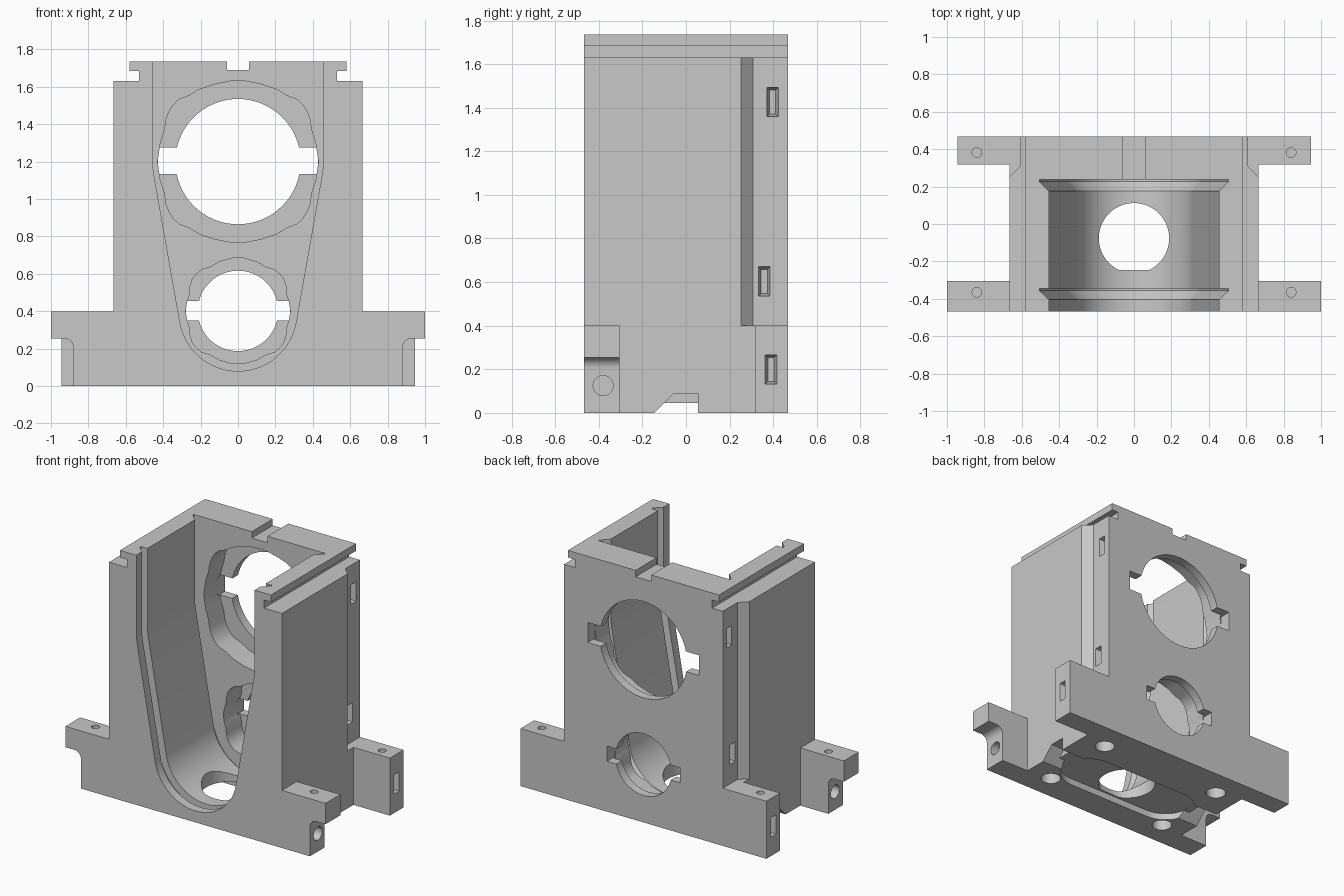
import bpy, bmesh
from math import sin, cos, pi, radians

if "Cube" in bpy.data.objects:
    bpy.data.objects.remove(bpy.data.objects["Cube"])

grey = bpy.data.materials.new("plain_grey")
grey.use_nodes = True
grey.diffuse_color = (0.58, 0.58, 0.58, 1)
grey.node_tree.nodes["Principled BSDF"].inputs["Base Color"].default_value = (0.58, 0.58, 0.58, 1)
DEPTH = 0.467


def place(p, axis, d):
    """Put a 2D point on the plane at distance d along an axis."""
    u, v = p
    return {"x": (d, u, v), "y": (u, d, v), "z": (u, v, d)}[axis]


def loft(name, axis, sections):
    """Closed solid through (distance, ring) sections."""
    bm = bmesh.new()
    loops = [[bm.verts.new(place(p, axis, d)) for p in ring] for d, ring in sections]
    bm.faces.new(loops[0])
    bm.faces.new(loops[-1][::-1])
    for va, vb in zip(loops, loops[1:]):
        for i in range(len(va)):
            j = (i + 1) % len(va)
            bm.faces.new((va[i], vb[i], vb[j], va[j]))
    bmesh.ops.recalc_face_normals(bm, faces=bm.faces)
    mesh = bpy.data.meshes.new(name)
    bm.to_mesh(mesh)
    bm.free()
    mesh.materials.append(grey)
    ob = bpy.data.objects.new(name, mesh)
    bpy.context.collection.objects.link(ob)
    return ob


def prism(name, ring, axis, a, b):
    return loft(name, axis, [(a, ring), (b, ring)])


def rect(u0, u1, v0, v1):
    return [(u0, v0), (u1, v0), (u1, v1), (u0, v1)]


def arc(u, v, r, start, end, n):
    angles = [radians(start + (end - start) * i / n) for i in range(n + 1)]
    return [(u + r * cos(t), v + r * sin(t)) for t in angles]


def circle(u, v, r, n=48):
    return arc(u, v, r, 0, 360, n)[:-1]


def mirrored(half):
    """Close a half outline (u >= 0) by mirroring it across u = 0."""
    return half + [(-u, v) for u, v in reversed(half)]


helpers = []


def combine(ob, operation):
    mod = housing.modifiers.new(ob.name, "BOOLEAN")
    mod.operation, mod.solver, mod.object = operation, "EXACT", ob
    ob.hide_render = True
    helpers.append(ob)


def cut(ob):
    combine(ob, "DIFFERENCE")


# Main block with grooved rails along the top
housing = prism("housing", mirrored([(0.665, 0), (0.665, 1.63), (0.528, 1.63), (0.528, 1.685),
                                     (0.58, 1.685), (0.58, 1.735)]), "y", -DEPTH, DEPTH)

# Mounting feet
for s in (1, -1):
    fillet = [(0.93 - 0.05 * cos(i * pi / 16), 0.205 + 0.05 * sin(i * pi / 16)) for i in range(9)]
    profile = [(0.6, 0), (0.88, 0)] + fillet + [(1, 0.255), (1, 0.4), (0.6, 0.4)]
    combine(prism("front_foot", [(s * x, z) for x, z in profile], "y", -DEPTH, -0.305), "UNION")
    combine(prism("back_foot", rect(s * 0.6, s * 0.945, 0, 0.4), "y", 0.318, DEPTH), "UNION")


# Tapered cavity, open at the top and front, with two dovetail grooves
def cavity(grow):
    r_top, r_low = 0.455 + grow, 0.315 + grow
    bottom = arc(0, 0.395, r_low, -10, -170, 40)
    right = arc(0, 1.2, r_top, 0, -10, 4)
    left = arc(0, 1.2, r_top, -170, -180, 4)
    return [(r_top, 1.9)] + right + bottom + left + [(-r_top, 1.9)]


steps = [(-0.6, 0), (-0.405, 0), (-0.356, 0.05), (-0.345, 0.05), (-0.345, 0),
         (0.176, 0), (0.226, 0.05), (0.238, 0.05)]
cut(loft("cavity_cut", "y", [(y, cavity(grow)) for y, grow in steps]))


# Keyed bores through the back wall, each with a lobed recess inside
def bore(zc, r, slot_half, slot_low, slot_high, lobes):
    upper = mirrored(lobes)
    ring = [(x, zc + z) for x, z in upper]
    ring += [(x, zc - z) for x, z in reversed(upper[1:-1])]
    cut(prism("recess_cut", ring, "y", 0.15, 0.405))
    cut(prism("bore_cut", circle(0, zc, r, 64), "y", 0.3, 0.6))
    cut(prism("key_slot_cut", rect(-slot_half, slot_half, slot_low, slot_high), "y", 0.385, 0.6))


bore(1.2, 0.335, 0.428, 1.135, 1.275,
     [(0.43, 0), (0.415, 0.1), (0.392, 0.17), (0.385, 0.225), (0.37, 0.265), (0.345, 0.305),
      (0.315, 0.333), (0.26, 0.353), (0.21, 0.385), (0.12, 0.415), (0.04, 0.43)])
bore(0.402, 0.215, 0.279, 0.35, 0.455,
     [(0.28, 0), (0.272, 0.05), (0.258, 0.09), (0.256, 0.13), (0.245, 0.167), (0.225, 0.195),
      (0.195, 0.22), (0.15, 0.233), (0.1, 0.262), (0.03, 0.282)])

# Notch in the top of the back wall
cut(prism("top_notch_cut", rect(-0.06, 0.06, 1.69, 1.9), "y", 0.1, 0.6))

# Floor opening with one flat side
cut(prism("floor_hole_cut", arc(0, -0.076, 0.188, -65, 245, 48), "z", -0.1, 0.2))

# Underside channel and long rounded pocket
cut(prism("channel_cut", [(-0.155, -0.01), (-0.1, 0.045), (0.055, 0.045), (0.055, -0.01)],
          "x", -1.1, 1.1))
pocket = arc(0.33, -0.07, 0.19, -90, 90, 20) + arc(-0.33, -0.07, 0.19, 90, 270, 20)
cut(prism("pocket_cut", pocket, "z", -0.05, 0.046))

for s in (1, -1):
    # Deeper channel ends
    cut(prism("channel_end_cut", [(-0.155, -0.01), (-0.055, 0.09), (0.055, 0.09), (0.055, -0.01)],
              "x", s * 0.56, s * 1.1))
    # Chamfered step down the rear of each side
    step = [(0.68, 0.238), (0.61, 0.308), (0.61, 0.6), (0.8, 0.6), (0.8, 0.238)]
    cut(prism("side_step_cut", [(s * x, y) for x, y in step], "z", 0.4, 1.66))
    # Tapered latch sockets
    for x, y, z in ((0.61, 0.397, 1.426), (0.61, 0.359, 0.603), (0.945, 0.39, 0.199)):
        cut(loft("latch_cut", "x", [
            (s * (x + 0.002), rect(y - 0.027, y + 0.027, z - 0.068, z + 0.068)),
            (s * (x - 0.05), rect(y - 0.014, y + 0.014, z - 0.055, z + 0.055))]))
    # Screw holes in the feet and underside
    for y in (0.382, -0.365):
        cut(prism("foot_hole_cut", circle(s * 0.84, y, 0.026, 24), "z", 0.27, 0.5))
    cut(prism("side_hole_cut", circle(-0.38, 0.125, 0.046, 32), "x", s * 0.7, s * 1.1))
    for y in (0.27, -0.285):
        cut(prism("underside_hole_cut", circle(s * 0.48, y, 0.065, 32), "z", -0.1, 0.12))

# Bake the cuts, drop the helpers and shade
bpy.context.view_layer.update()
graph = bpy.context.evaluated_depsgraph_get()
baked = bpy.data.meshes.new_from_object(housing.evaluated_get(graph))
housing.modifiers.clear()
housing.data = baked
for ob in helpers:
    bpy.data.objects.remove(ob)
bpy.ops.object.select_all(action="DESELECT")
housing.select_set(True)
bpy.context.view_layer.objects.active = housing
bpy.ops.object.shade_smooth_by_angle(angle=radians(30))
